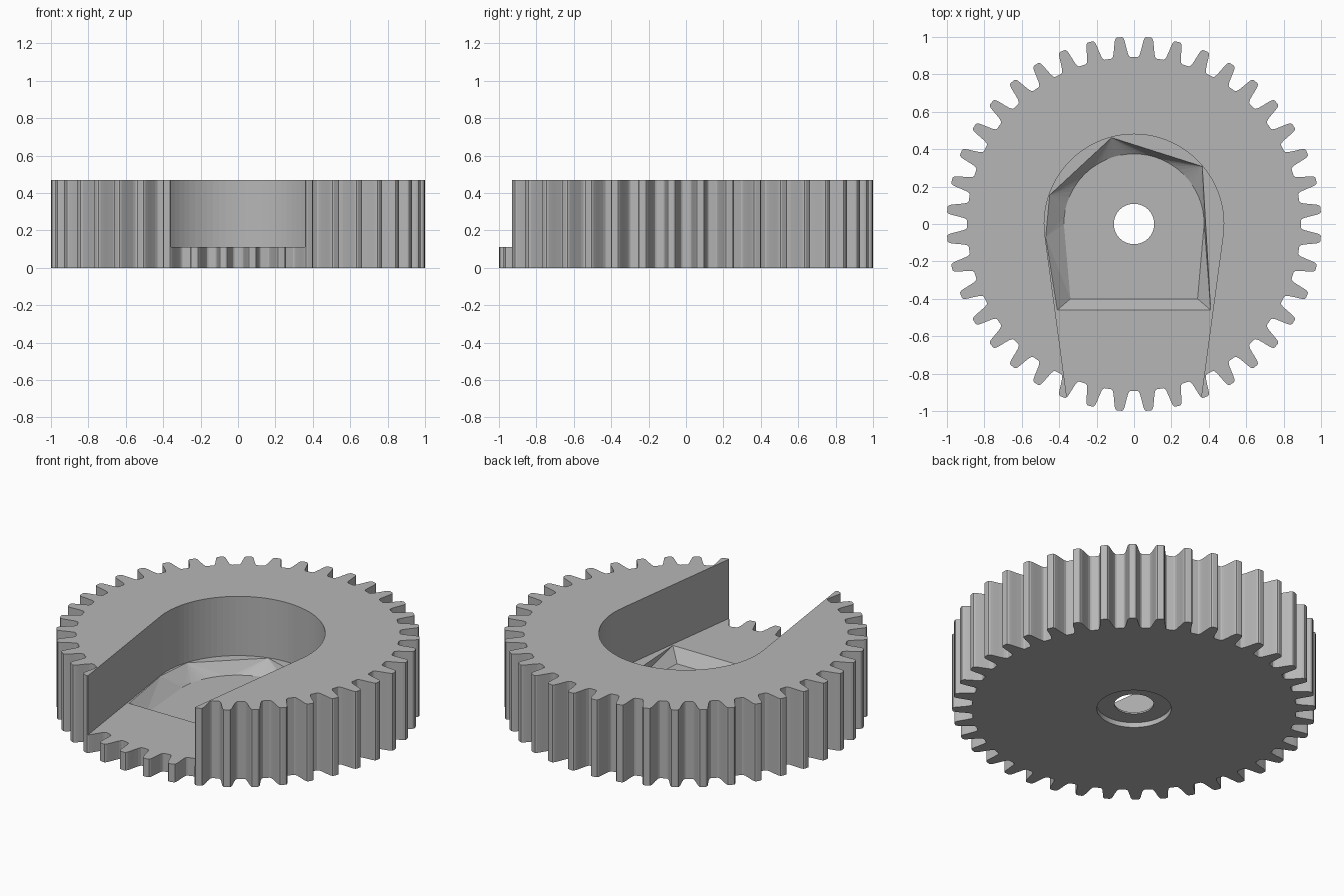
import bpy, bmesh
from math import cos, sin, radians, pi, tan

if "Cube" in bpy.data.objects:
    bpy.data.objects.remove(bpy.data.objects["Cube"])

HEIGHT, LEDGE, FLOOR, BORE = 0.47, 0.11, 0.04, 0.03
TEETH = 40

grey = bpy.data.materials.new("plain grey")
grey.use_nodes = True
colour = (0.47, 0.47, 0.47, 1)
grey.diffuse_color = colour
grey.node_tree.nodes["Principled BSDF"].inputs["Base Color"].default_value = colour


def polar(r, a):
    return (r * cos(a), r * sin(a))


def finish(name, bm):
    bmesh.ops.recalc_face_normals(bm, faces=bm.faces[:])
    mesh = bpy.data.meshes.new(name)
    bm.to_mesh(mesh)
    bm.free()
    mesh.materials.append(grey)
    ob = bpy.data.objects.new(name, mesh)
    bpy.context.collection.objects.link(ob)
    return ob


def prism(name, outline, z0, z1):
    bm = bmesh.new()
    face = bm.faces.new([bm.verts.new((x, y, z0)) for x, y in outline])
    ext = bmesh.ops.extrude_face_region(bm, geom=[face])
    for v in ext["geom"]:
        if isinstance(v, bmesh.types.BMVert):
            v.co.z = z1
    return finish(name, bm)


def circle(r, n=64):
    return [polar(r, 2 * pi * i / n) for i in range(n)]


# Gear body: one rounded tooth, repeated around the rim
flank = [(0.892, 3.3), (0.897, 2.85), (0.912, 2.45), (0.94, 2.05),
         (0.97, 1.7), (0.988, 1.45), (0.998, 1.1), (1.001, 0.7)]
tooth = [(r, -a) for r, a in flank] + [(r, a) for r, a in reversed(flank)]
rim = []
for i in range(TEETH):
    centre = (i + 0.5) * 360 / TEETH
    rim += [polar(r, radians(centre + a)) for r, a in tooth]
gear = prism("gear_body", rim, 0, HEIGHT)

# Open slot: round back with tapering tangent walls out to the front
taper = radians(7.7)
R = 0.48
arc = [polar(R, -taper + (pi + 2 * taper) * i / 48) for i in range(49)]
mouth_y = -1.1
mouth_x = R * cos(taper) - (-mouth_y - R * sin(taper)) * tan(taper)
slot = prism("slot_cutter", arc + [(-mouth_x, mouth_y), (mouth_x, mouth_y)],
             LEDGE, HEIGHT + 0.2)

# Recess with faceted sloping sides around an arched floor
upper = [(-0.41, -0.46), (0.41, -0.46), (0.365, 0.308), (-0.12, 0.462),
         (-0.451, 0.155), (-0.472, -0.07)]
lower = [polar(0.375, pi * i / 32) for i in range(33)] + [(-0.34, -0.4), (0.34, -0.4)]
bm = bmesh.new()
for outline, z in ((lower, FLOOR), (upper, LEDGE), (upper, LEDGE + 0.2)):
    for x, y in outline:
        bm.verts.new((x, y, z))
bmesh.ops.convex_hull(bm, input=bm.verts[:])
recess = finish("recess_cutter", bm)

# Centre hole and shallow counterbore underneath
hole = prism("hole_cutter", circle(0.108), -0.2, 0.3)
bore = prism("counterbore_cutter", circle(0.205), -0.2, BORE)

for cutter in (slot, recess, hole, bore):
    mod = gear.modifiers.new(cutter.name, "BOOLEAN")
    mod.operation = "DIFFERENCE"
    mod.solver = "EXACT"
    mod.object = cutter
    bpy.context.view_layer.objects.active = gear
    bpy.ops.object.modifier_apply(modifier=mod.name)
    bpy.data.objects.remove(cutter)
